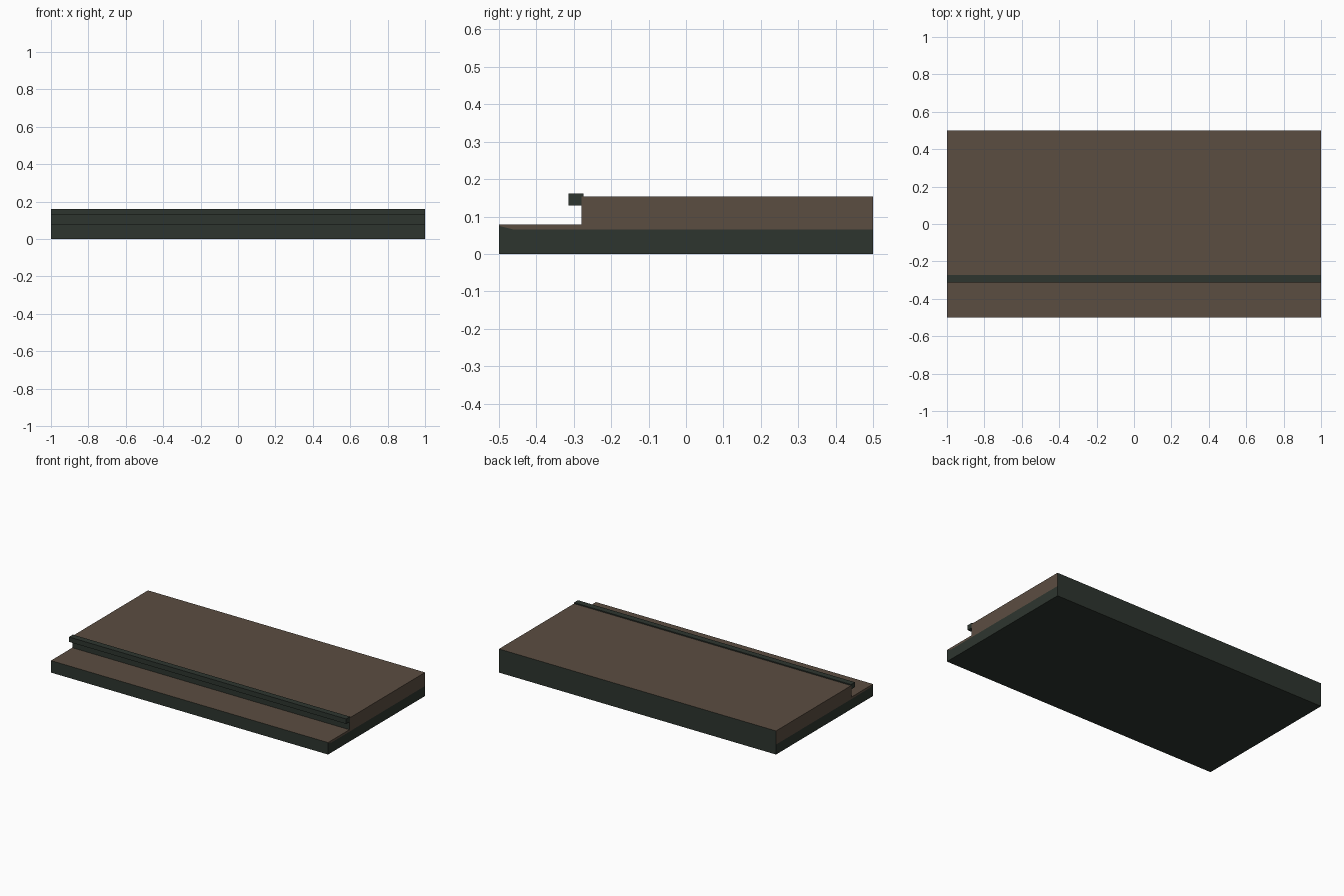
import bpy, bmesh

if "Cube" in bpy.data.objects:
    bpy.data.objects.remove(bpy.data.objects["Cube"])


def material(name, rgb):
    m = bpy.data.materials.new(name)
    m.diffuse_color = (*rgb, 1)
    m.use_nodes = True
    m.node_tree.nodes["Principled BSDF"].inputs["Base Color"].default_value = m.diffuse_color
    return m


green = material("dark green", (0.027, 0.036, 0.028))
brown = material("earth brown", (0.105, 0.075, 0.053))

# Side profile (y, z), running from the bottom front up and over to the back
points = [(-0.5, 0), (-0.5, 0.075), (-0.495, 0.078), (-0.28, 0.078), (-0.28, 0.154),
          (0.5, 0.154), (0.5, 0.065), (0.5, 0), (-0.46, 0.065)]
points[2] = (-0.4999, 0.078)
outline = range(8)
lower_cap = (0, 7, 6, 8, 1)          # green plinth end
upper_cap = (1, 8, 6, 5, 4, 3, 2)    # brown fill end

# Stepped body: profile swept along x
bm = bmesh.new()
left = [bm.verts.new((-1, y, z)) for y, z in points]
right = [bm.verts.new((1, y, z)) for y, z in points]
for i in outline:
    j = (i + 1) % 8
    bm.faces.new((left[i], left[j], right[j], right[i]))
for side in (left, right):
    bm.faces.new([side[i] for i in lower_cap])
    bm.faces.new([side[i] for i in upper_cap]).material_index = 1
bmesh.ops.recalc_face_normals(bm, faces=bm.faces)
# Treads are brown; risers, back and underside stay green
for f in bm.faces:
    if f.normal.z > 0.7:
        f.material_index = 1
mesh = bpy.data.meshes.new("stepped_body")
bm.to_mesh(mesh)
bm.free()
mesh.materials.append(green)
mesh.materials.append(brown)
bpy.context.collection.objects.link(bpy.data.objects.new("stepped_body", mesh))

# Overhanging edge rail
bpy.ops.mesh.primitive_cube_add(size=1, location=(0, -0.294, 0.145))
rail = bpy.context.object
rail.name = "edge_rail"
rail.scale = (2, 0.04, 0.032)
rail.data.materials.append(green)
